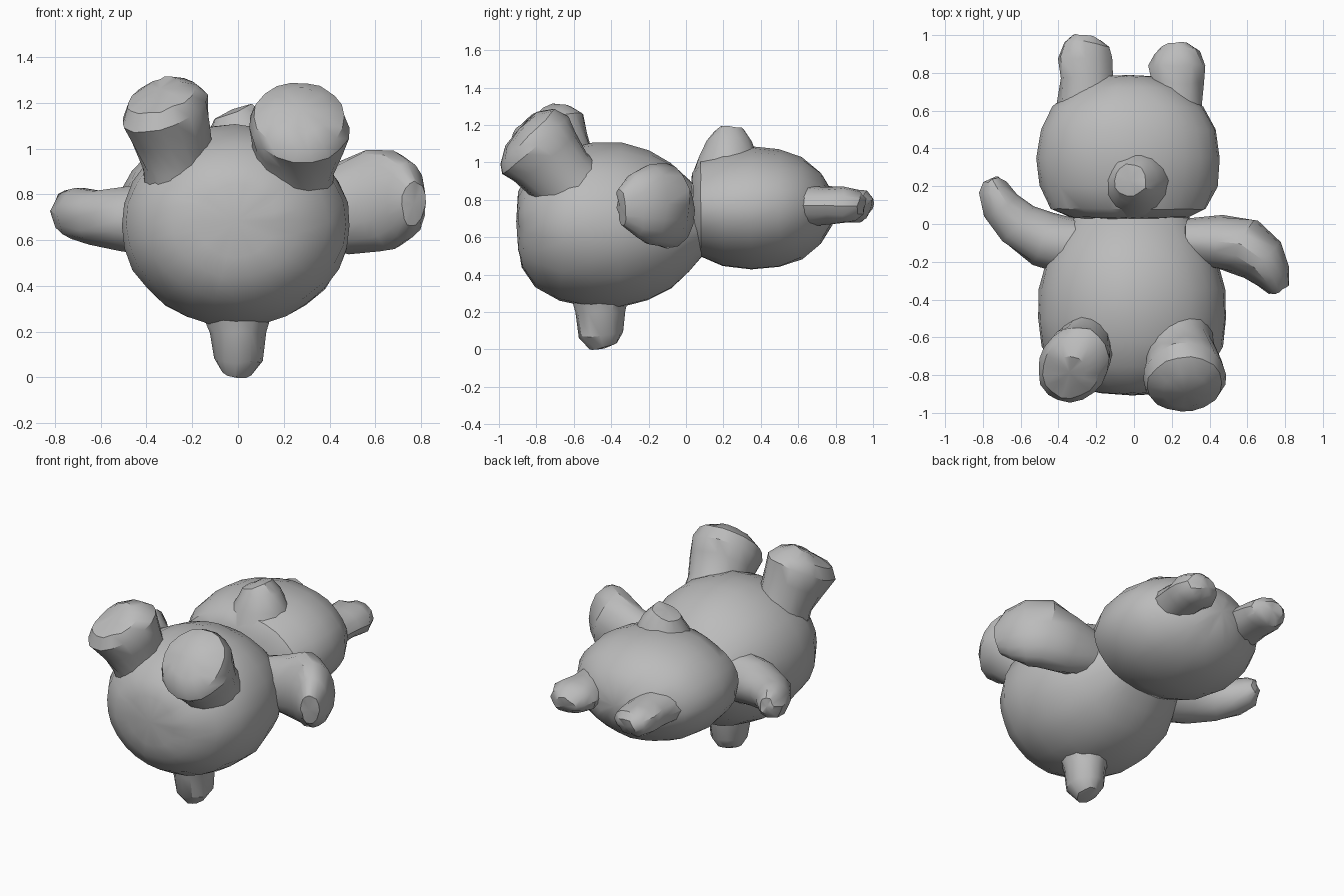
import bpy, bmesh, math, random
from mathutils import Vector

random.seed(4)
fur = bpy.data.materials.new("grey_fur")
fur.diffuse_color = (0.5, 0.5, 0.5, 1)


def loft(name, rings, up=(0, 0, 1), seg=18, cap=0.15, rough=0.006):
    """Skin elliptical rings (x, y, z, side radius, up radius) along a path."""
    pts = [Vector(r[:3]) for r in rings]
    last = len(pts) - 1
    bm = bmesh.new()
    loops, poles = [], []
    for i, r in enumerate(rings):
        t = (pts[min(i + 1, last)] - pts[max(i - 1, 0)]).normalized()
        side = t.cross(Vector(up)).normalized()
        top = side.cross(t)
        loop = []
        for k in range(seg):
            a = 2 * math.pi * k / seg
            p = pts[i] + side * r[3] * math.cos(a) + top * r[4] * math.sin(a)
            p += Vector([random.uniform(-rough, rough) for _ in range(3)])
            loop.append(bm.verts.new(p))
        loops.append(loop)
        if i in (0, last):
            out = -1 if i == 0 else 1
            poles.append(bm.verts.new(pts[i] + t * out * cap * min(r[3], r[4])))
    for a, b in zip(loops, loops[1:]):
        for k in range(seg):
            j = (k + 1) % seg
            bm.faces.new((a[k], a[j], b[j], b[k]))
    for loop, pole in ((loops[0], poles[0]), (loops[-1], poles[1])):
        for k in range(seg):
            bm.faces.new((loop[k], loop[(k + 1) % seg], pole))
    bmesh.ops.recalc_face_normals(bm, faces=bm.faces)
    me = bpy.data.meshes.new(name)
    bm.to_mesh(me)
    bm.free()
    me.materials.append(fur)
    ob = bpy.data.objects.new(name, me)
    bpy.context.collection.objects.link(ob)
    bpy.ops.object.select_all(action='DESELECT')
    ob.select_set(True)
    bpy.context.view_layer.objects.active = ob
    bpy.ops.object.shade_smooth_by_angle(angle=math.radians(35))
    return ob


# Round belly, tapering to the neck
loft("body", [(-0.01, -0.895, 0.685, 0.17, 0.16), (-0.01, -0.865, 0.685, 0.28, 0.25),
              (-0.01, -0.78, 0.68, 0.40, 0.345), (-0.01, -0.65, 0.67, 0.48, 0.41),
              (-0.01, -0.50, 0.663, 0.50, 0.44), (-0.01, -0.35, 0.663, 0.495, 0.44),
              (-0.01, -0.20, 0.66, 0.455, 0.40), (-0.01, -0.08, 0.66, 0.39, 0.335),
              (-0.01, 0.02, 0.66, 0.32, 0.245), (-0.01, 0.10, 0.66, 0.25, 0.15)],
     seg=28, cap=0.08, rough=0.004)

# Wide head with a flat chin side
loft("head", [(-0.03, 0.035, 0.755, 0.31, 0.19), (-0.03, 0.08, 0.755, 0.41, 0.26),
              (-0.03, 0.20, 0.755, 0.47, 0.31), (-0.03, 0.35, 0.755, 0.485, 0.33),
              (-0.03, 0.50, 0.755, 0.465, 0.315), (-0.03, 0.62, 0.755, 0.40, 0.27),
              (-0.03, 0.72, 0.755, 0.28, 0.19), (-0.03, 0.78, 0.755, 0.13, 0.09)],
     seg=28, cap=0.1, rough=0.004)

# Muzzle pointing up
loft("muzzle", [(0.01, 0.225, 0.92, 0.21, 0.20), (0.01, 0.225, 1.03, 0.165, 0.16),
                (0, 0.23, 1.11, 0.13, 0.12), (-0.02, 0.23, 1.16, 0.09, 0.085)],
     up=(0, 1, 0), seg=14)

# Ears, narrowing where they join the head
loft("left_ear", [(-0.25, 0.60, 0.77, 0.16, 0.11), (-0.255, 0.78, 0.77, 0.14, 0.095),
                  (-0.26, 0.88, 0.77, 0.14, 0.095), (-0.255, 0.95, 0.765, 0.12, 0.085),
                  (-0.25, 0.98, 0.755, 0.08, 0.06)], seg=12, rough=0.008)
loft("right_ear", [(0.225, 0.60, 0.77, 0.13, 0.11), (0.23, 0.75, 0.77, 0.135, 0.095),
                   (0.23, 0.84, 0.77, 0.15, 0.10), (0.225, 0.91, 0.765, 0.12, 0.085),
                   (0.22, 0.945, 0.755, 0.07, 0.055)], seg=12, rough=0.008)

# Raised arm
loft("left_arm", [(-0.32, -0.12, 0.68, 0.15, 0.16), (-0.49, -0.08, 0.69, 0.145, 0.14),
                  (-0.62, 0.00, 0.70, 0.125, 0.125), (-0.70, 0.10, 0.715, 0.105, 0.11),
                  (-0.745, 0.19, 0.73, 0.075, 0.09), (-0.755, 0.235, 0.735, 0.04, 0.05)],
     seg=14, rough=0.008)

# Lowered arm with a broad paw
loft("right_arm", [(0.28, -0.09, 0.73, 0.125, 0.15), (0.46, -0.095, 0.74, 0.145, 0.20),
                   (0.59, -0.12, 0.77, 0.155, 0.225), (0.68, -0.19, 0.775, 0.135, 0.215),
                   (0.735, -0.275, 0.77, 0.10, 0.17), (0.765, -0.345, 0.76, 0.055, 0.10)],
     seg=16, rough=0.006)

# Legs flaring out to broad domed soles
loft("left_leg", [(-0.25, -0.60, 0.80, 0.16, 0.18), (-0.265, -0.65, 0.95, 0.15, 0.175),
                  (-0.295, -0.705, 1.08, 0.17, 0.20), (-0.32, -0.745, 1.17, 0.18, 0.23),
                  (-0.333, -0.765, 1.23, 0.15, 0.18), (-0.34, -0.78, 1.255, 0.08, 0.10)],
     seg=18, cap=0.1, rough=0.006)
loft("right_leg", [(0.22, -0.57, 0.82, 0.19, 0.20), (0.245, -0.67, 0.93, 0.18, 0.185),
                   (0.262, -0.755, 1.03, 0.205, 0.21), (0.268, -0.81, 1.095, 0.22, 0.235),
                   (0.27, -0.85, 1.14, 0.20, 0.21), (0.272, -0.885, 1.17, 0.12, 0.13)],
     seg=18, cap=0.1, rough=0.006)

# Stubby tail underneath
loft("tail", [(0, -0.46, 0.30, 0.16, 0.16), (0, -0.46, 0.20, 0.125, 0.135),
              (0, -0.455, 0.08, 0.11, 0.115), (-0.01, -0.44, 0.02, 0.065, 0.075)],
     up=(0, 1, 0), seg=12, cap=0.25)
